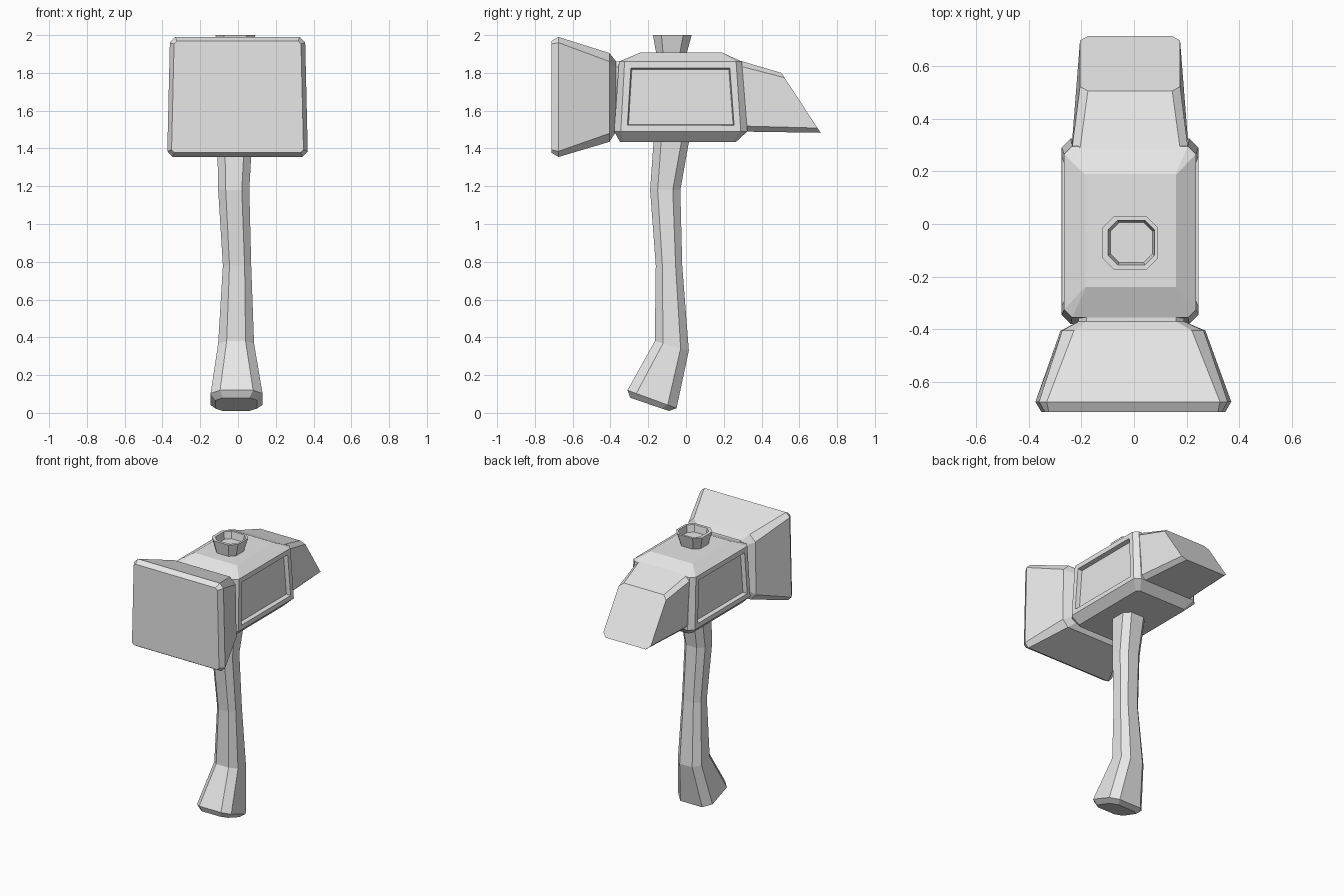
import bpy, bmesh
from mathutils import Vector

cube = bpy.data.objects.get("Cube")
if cube:
    bpy.data.objects.remove(cube, do_unlink=True)

grey = bpy.data.materials.new("plain_grey")
grey.use_nodes = True
colour = (0.8, 0.8, 0.8, 1)
grey.diffuse_color = colour
grey.node_tree.nodes["Principled BSDF"].inputs["Base Color"].default_value = colour


def ring(x0, x1, start, end, c, taper=0):
    """Chamfered rectangle: x0..x1 wide, running from start to end in (y, z)."""
    a, b = Vector((0, *start)), Vector((0, *end))
    length = (b - a).length
    outline = [(x0 + c, 0), (x1 - c, 0), (x1, c), (x1, length - c),
               (x1 - c, length), (x0 + c, length), (x0, length - c), (x0, c)]
    mid = (x0 + x1) / 2
    points = []
    for x, t in outline:
        f = t / length
        p = a.lerp(b, f)
        p.x = mid + (x - mid) * (1 - taper * f)
        points.append(p)
    return points


def flat(x0, x1, y0, y1, z, c):
    return ring(x0, x1, (y0, z), (y1, z), c)


def upright(x0, x1, y, z0, z1, c, taper=0):
    return ring(x0, x1, (y, z0), (y, z1), c, taper)


def loft(name, rings, panels=False):
    bm = bmesh.new()
    loops = [[bm.verts.new(p) for p in r] for r in rings]
    for low, high in zip(loops, loops[1:]):
        for i in range(8):
            j = (i + 1) % 8
            bm.faces.new((low[i], low[j], high[j], high[i]))
    bm.faces.new(loops[0])
    bm.faces.new(loops[-1])
    bmesh.ops.recalc_face_normals(bm, faces=bm.faces)
    if panels:
        # Sunken panel on each large side face
        bm.normal_update()
        sides = [f for f in bm.faces if abs(f.normal.x) > 0.95]
        bmesh.ops.inset_individual(bm, faces=sides, thickness=0.048, depth=0)
        bmesh.ops.inset_individual(bm, faces=sides, thickness=0.008, depth=-0.03)
    mesh = bpy.data.meshes.new(name)
    bm.to_mesh(mesh)
    bm.free()
    mesh.materials.append(grey)
    obj = bpy.data.objects.new(name, mesh)
    bpy.context.scene.collection.objects.link(obj)
    return obj


# Bent handle, running through the head and ending in a hollow cup
loft("handle", [
    ring(-0.12, 0.10, (-0.295, 0.08), (-0.09, 0.01), 0.04),
    ring(-0.145, 0.13, (-0.31, 0.12), (-0.05, 0.025), 0.05),
    ring(-0.105, 0.085, (-0.165, 0.38), (0.015, 0.33), 0.045),
    flat(-0.08, 0.07, -0.16, -0.02, 0.78, 0.035),
    flat(-0.105, 0.06, -0.19, -0.03, 1.18, 0.04),
    flat(-0.11, 0.075, -0.17, 0.02, 1.46, 0.04),
    flat(-0.09, 0.065, -0.155, 0.0, 1.89, 0.035),
    flat(-0.12, 0.092, -0.175, 0.03, 2.0, 0.045),
    flat(-0.098, 0.078, -0.155, 0.014, 2.0, 0.036),
    flat(-0.09, 0.07, -0.147, 0.006, 1.95, 0.034),
])

# Central block of the head
loft("head_block", [
    flat(-0.22, 0.19, -0.35, 0.265, 1.435, 0.02),
    flat(-0.275, 0.245, -0.38, 0.325, 1.49, 0.035),
    flat(-0.265, 0.235, -0.355, 0.295, 1.86, 0.03),
    flat(-0.185, 0.16, -0.24, 0.19, 1.908, 0.003),
], panels=True)

# Flared striking end
loft("striking_face", [
    upright(-0.21, 0.19, -0.34, 1.49, 1.86, 0.03),
    upright(-0.21, 0.19, -0.37, 1.49, 1.86, 0.03),
    upright(-0.28, 0.272, -0.405, 1.435, 1.905, 0.045, 0.03),
    upright(-0.375, 0.37, -0.675, 1.355, 1.99, 0.03, 0.04),
    upright(-0.352, 0.347, -0.713, 1.378, 1.968, 0.015, 0.04),
])

# Wedge at the back with a sloping chisel cut
loft("back_wedge", [
    upright(-0.24, 0.21, 0.25, 1.49, 1.875, 0.03),
    ring(-0.205, 0.175, (0.713, 1.483), (0.505, 1.80), 0.03),
])
